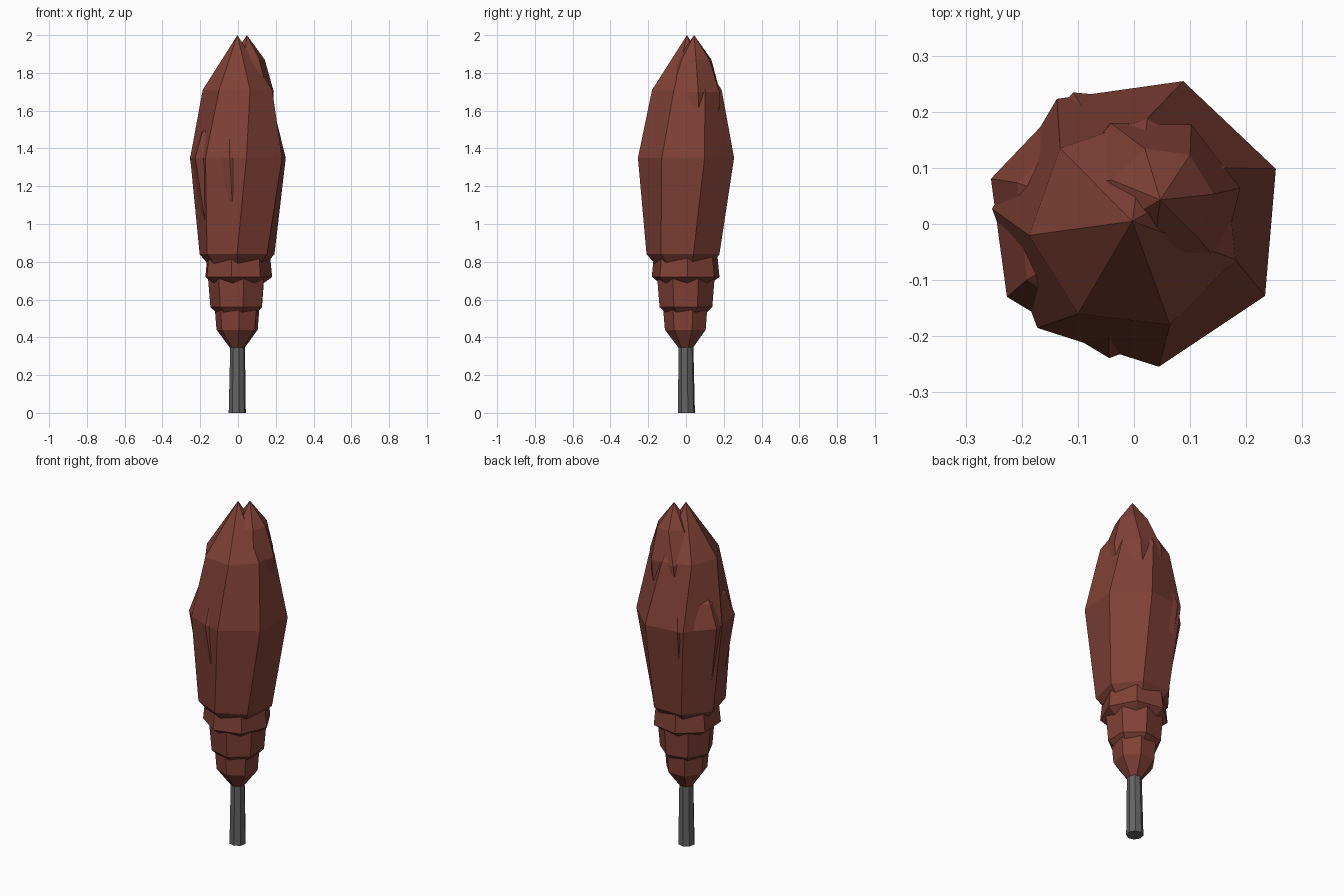
import bpy, bmesh, math

if "Cube" in bpy.data.objects:
    bpy.data.objects.remove(bpy.data.objects["Cube"])

def material(name, rgb):
    m = bpy.data.materials.new(name)
    m.diffuse_color = (*rgb, 1)
    m.use_nodes = True
    m.node_tree.nodes["Principled BSDF"].inputs["Base Color"].default_value = m.diffuse_color
    return m

foliage = material("russet foliage", (0.215, 0.053, 0.036))
bark = material("grey bark", (0.125, 0.125, 0.125))

def spindle(name, rings, mat, apex=None, sides=7):
    """Loft faceted rings (z, radius, first angle in degrees, cx, cy), bottom up."""
    bm = bmesh.new()
    loops = []
    for z, r, a, cx, cy in rings:
        loops.append([bm.verts.new((cx + r * math.cos(math.radians(a) + math.tau * i / sides),
                                    cy + r * math.sin(math.radians(a) + math.tau * i / sides), z))
                      for i in range(sides)])
    for low, high in zip(loops, loops[1:]):
        for i in range(sides):
            j = (i + 1) % sides
            bm.faces.new((low[i], low[j], high[j], high[i]))
    bm.faces.new(loops[0][::-1])
    if apex:
        tip = bm.verts.new(apex)
        for i in range(sides):
            bm.faces.new((loops[-1][i], loops[-1][(i + 1) % sides], tip))
    else:
        bm.faces.new(loops[-1])
    bmesh.ops.recalc_face_normals(bm, faces=bm.faces)
    me = bpy.data.meshes.new(name)
    bm.to_mesh(me)
    bm.free()
    me.materials.append(mat)
    ob = bpy.data.objects.new(name, me)
    bpy.context.collection.objects.link(ob)
    return ob

# Trunk
spindle("trunk", [(0, 0.046, 10, -0.004, 0.002), (0.38, 0.039, 10, -0.002, 0)], bark, sides=8)

# Main crown
spindle("main_crown", [
    (0.78, 0.150, -88, -0.005, -0.005),
    (0.84, 0.203, -90, -0.005, -0.006),
    (1.35, 0.262, -82, 0.008, 0.005),
    (1.71, 0.190, -71, 0.002, 0.0)], foliage, apex=(-0.003, 0.005, 2.0))

# Overlapping clump on the left side
spindle("left_clump", [
    (0.90, 0.180, 165, -0.012, 0.0),
    (1.35, 0.245, 162, -0.022, 0.005),
    (1.48, 0.200, 160, -0.020, 0.005)], foliage, apex=(-0.01, 0, 1.7))

# Second tip beside the main one
spindle("second_tip", [
    (1.40, 0.160, 20, 0.020, 0.020),
    (1.70, 0.165, 12, 0.028, 0.030),
    (1.87, 0.094, 5, 0.048, 0.045)], foliage, apex=(0.047, 0.043, 2.0))

# Stepped layers narrowing towards the trunk
for name, turn, steps in (
        ("upper_skirt", -100, ((0.68, 0.13), (0.72, 0.184), (0.84, 0.172))),
        ("middle_skirt", -78, ((0.52, 0.10), (0.56, 0.143), (0.74, 0.158))),
        ("lower_skirt", -86, ((0.345, 0.040), (0.44, 0.112), (0.56, 0.122)))):
    spindle(name, [(z, r, turn, -0.003, 0) for z, r in steps], foliage)
